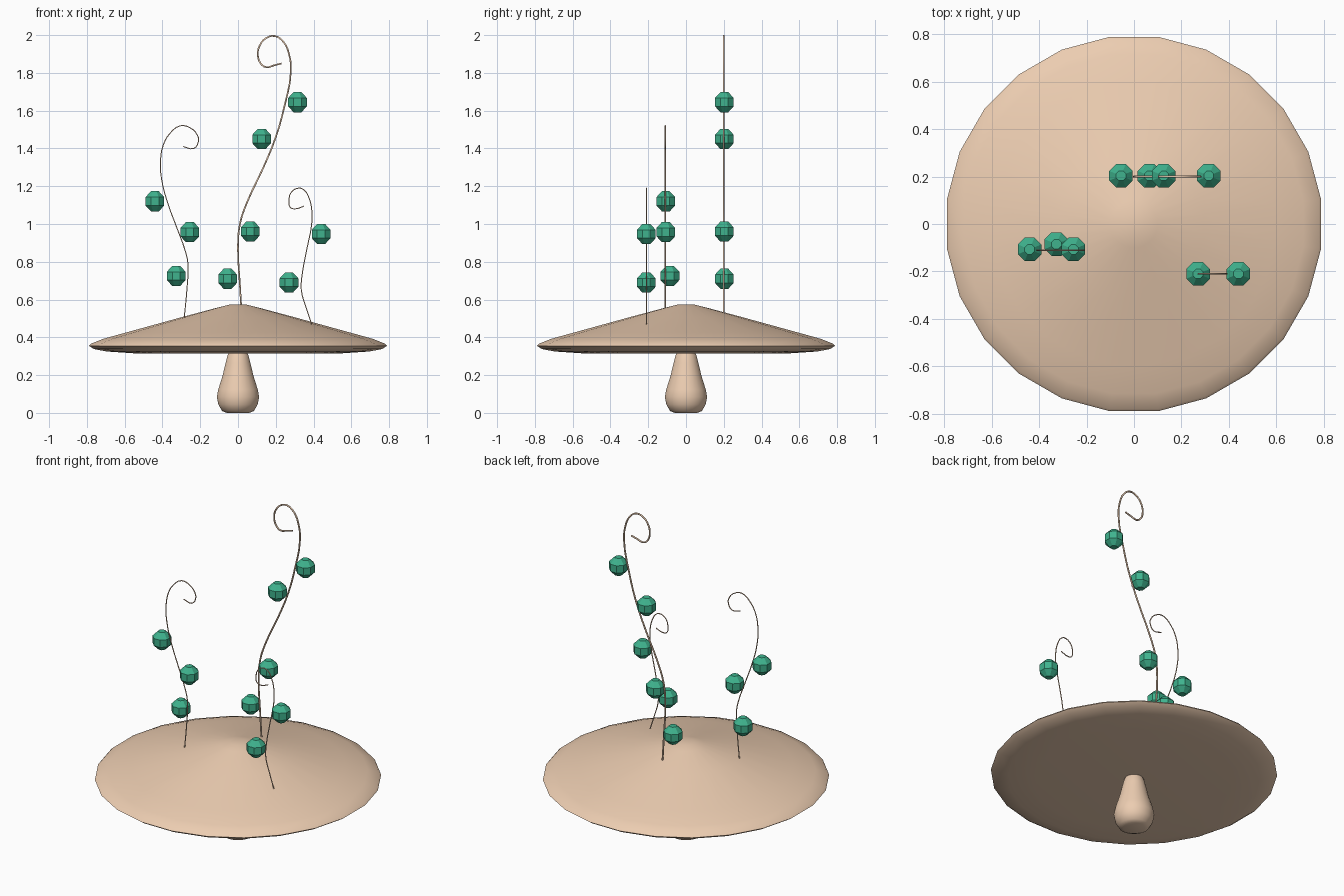
import bpy, bmesh
from math import sin, cos, pi, radians

if "Cube" in bpy.data.objects:
    bpy.data.objects.remove(bpy.data.objects["Cube"])


def material(name, rgb):
    m = bpy.data.materials.new(name)
    m.diffuse_color = (*rgb, 1)
    m.use_nodes = True
    m.node_tree.nodes["Principled BSDF"].inputs["Base Color"].default_value = m.diffuse_color
    return m


PEACH = material("peach", (0.84, 0.61, 0.44))
GREEN = material("green", (0.05, 0.45, 0.27))


def lathe(name, profile, sides, mat, loc=(0, 0, 0), smooth=None):
    """Spin (radius, z) points about z; the first and last rings are capped."""
    bm = bmesh.new()
    rings = []
    for r, z in profile:
        rings.append([bm.verts.new((r * cos((i + 0.5) * 2 * pi / sides),
                                    r * sin((i + 0.5) * 2 * pi / sides), z))
                      for i in range(sides)])
    for a, b in zip(rings, rings[1:]):
        for i in range(sides):
            j = (i + 1) % sides
            bm.faces.new((a[i], a[j], b[j], b[i]))
    bm.faces.new(rings[0][::-1])
    bm.faces.new(rings[-1])
    mesh = bpy.data.meshes.new(name)
    bm.to_mesh(mesh)
    bm.free()
    obj = bpy.data.objects.new(name, mesh)
    obj.location = loc
    mesh.materials.append(mat)
    bpy.context.collection.objects.link(obj)
    if smooth:
        bpy.ops.object.select_all(action='DESELECT')
        obj.select_set(True)
        bpy.context.view_layer.objects.active = obj
        bpy.ops.object.shade_smooth_by_angle(angle=radians(smooth))
    return obj


def tendril(name, y, points, radius):
    """Thin curling tube lying in a plane of constant y."""
    cu = bpy.data.curves.new(name, 'CURVE')
    cu.dimensions = '3D'
    cu.bevel_depth = radius
    cu.bevel_resolution = 1
    cu.resolution_u = 3
    cu.use_fill_caps = True
    sp = cu.splines.new('BEZIER')
    sp.bezier_points.add(len(points) - 1)
    for bp, (x, z) in zip(sp.bezier_points, points):
        bp.co = (x, y, z)
        bp.handle_left_type = bp.handle_right_type = 'AUTO'
    cu.materials.append(PEACH)
    obj = bpy.data.objects.new(name, cu)
    bpy.context.collection.objects.link(obj)
    bpy.ops.object.select_all(action='DESELECT')
    obj.select_set(True)
    bpy.context.view_layer.objects.active = obj
    bpy.ops.object.convert(target='MESH')


# Bulbous stem
lathe("stem", [(0.06, 0.005), (0.085, 0.015), (0.105, 0.05), (0.113, 0.09),
               (0.105, 0.13), (0.083, 0.20), (0.066, 0.27), (0.056, 0.31),
               (0.045, 0.33)], 24, PEACH, (0, 0, -0.005), 50)

# Wide shallow cap
lathe("cap", [(0.55, 0.315), (0.70, 0.325), (0.77, 0.338), (0.795, 0.355),
              (0.785, 0.366), (0.72, 0.392), (0.60, 0.425), (0.30, 0.507),
              (0.10, 0.56), (0.045, 0.573)], 24, PEACH, smooth=60)

# Three curling tendrils
tendril("tall_tendril", 0.2, [
    (0.02, 0.51), (0.01, 0.68), (0.0, 0.87), (0.01, 1.0), (0.05, 1.12),
    (0.13, 1.29), (0.20, 1.46), (0.245, 1.62), (0.28, 1.81), (0.27, 1.90),
    (0.24, 1.965), (0.195, 1.995), (0.15, 1.985), (0.115, 1.945),
    (0.105, 1.895), (0.12, 1.85), (0.15, 1.83), (0.19, 1.84), (0.23, 1.85)], 0.005)
tendril("left_tendril", -0.11, [
    (-0.285, 0.50), (-0.27, 0.66), (-0.265, 0.79), (-0.28, 0.86),
    (-0.32, 0.97), (-0.375, 1.12), (-0.405, 1.24), (-0.41, 1.34),
    (-0.395, 1.42), (-0.36, 1.48), (-0.305, 1.52), (-0.255, 1.51),
    (-0.215, 1.47), (-0.21, 1.435), (-0.235, 1.40), (-0.29, 1.41)], 0.003)
tendril("right_tendril", -0.21, [
    (0.39, 0.47), (0.36, 0.56), (0.335, 0.65), (0.34, 0.735), (0.365, 0.87),
    (0.39, 1.0), (0.39, 1.08), (0.375, 1.14), (0.35, 1.18), (0.32, 1.19),
    (0.28, 1.165), (0.27, 1.12), (0.275, 1.09), (0.30, 1.08), (0.35, 1.095)], 0.003)

# Octagonal beads beside the tendrils
R = 0.058
ball = [(R * cos(radians(a)), R * sin(radians(a))) for a in (-67.5, -22.5, 22.5, 67.5)]
for i, loc in enumerate([
        (0.315, 0.203, 1.645), (0.125, 0.203, 1.45), (0.065, 0.203, 0.96), (-0.055, 0.203, 0.71),
        (-0.44, -0.107, 1.12), (-0.255, -0.107, 0.957), (-0.327, -0.085, 0.725),
        (0.27, -0.21, 0.69), (0.44, -0.21, 0.947)]):
    lathe(f"bead_{i + 1}", ball, 8, GREEN, loc)
